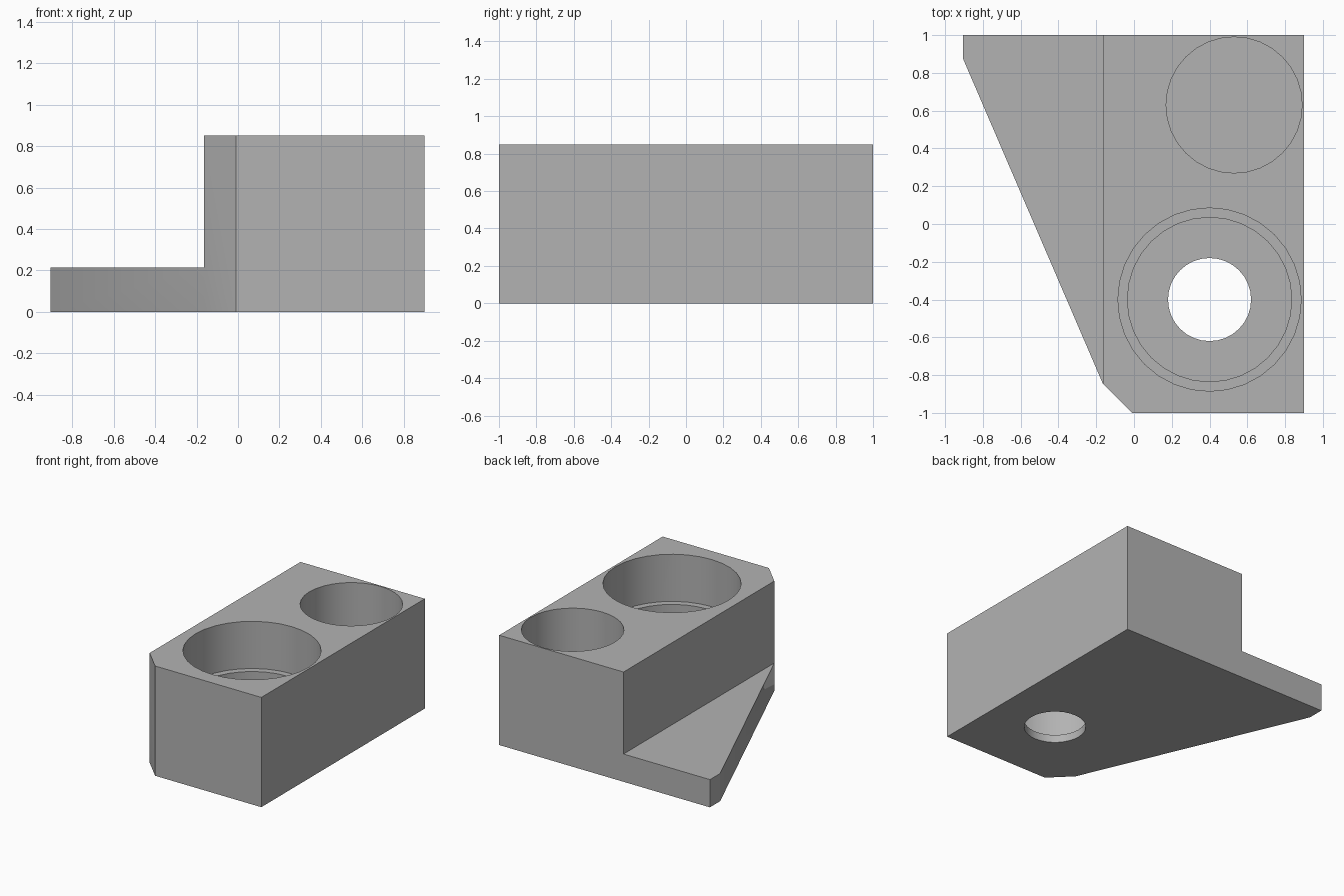
import bpy, bmesh

if "Cube" in bpy.data.objects:
    bpy.data.objects.remove(bpy.data.objects["Cube"])

grey = bpy.data.materials.new("plain grey")
grey.diffuse_color = (0.45, 0.45, 0.45, 1)
grey.use_nodes = True
grey.node_tree.nodes["Principled BSDF"].inputs["Base Color"].default_value = grey.diffuse_color

PLATE_TOP, BLOCK_TOP = 0.215, 0.85
BLOCK_LEFT = -0.165


def prism(name, outline, z0, z1):
    """Extrude a flat outline from z0 to z1."""
    bm = bmesh.new()
    face = bm.faces.new([bm.verts.new((x, y, z0)) for x, y in outline])
    ext = bmesh.ops.extrude_face_region(bm, geom=[face], use_keep_orig=True)
    top = [g for g in ext["geom"] if isinstance(g, bmesh.types.BMVert)]
    bmesh.ops.translate(bm, verts=top, vec=(0, 0, z1 - z0))
    bmesh.ops.recalc_face_normals(bm, faces=bm.faces)
    mesh = bpy.data.meshes.new(name)
    bm.to_mesh(mesh)
    bm.free()
    ob = bpy.data.objects.new(name, mesh)
    bpy.context.collection.objects.link(ob)
    mesh.materials.append(grey)
    return ob


def bore(x, y, r, z0, z1=1.0):
    bpy.ops.mesh.primitive_cylinder_add(vertices=32, radius=r, depth=z1 - z0,
                                        location=(x, y, (z0 + z1) / 2))
    ob = bpy.context.object
    ob.data.materials.append(grey)
    return ob


def cut(target, cutter):
    mod = target.modifiers.new("cut", "BOOLEAN")
    mod.operation, mod.solver, mod.object = "DIFFERENCE", "EXACT", cutter
    bpy.context.view_layer.objects.active = target
    bpy.ops.object.modifier_apply(modifier=mod.name)
    bpy.data.objects.remove(cutter, do_unlink=True)


# Whole body outline, with angled left side and chamfered corner
body = prism("bearing_block",
             [(-0.905, 1), (-0.905, 0.875), (BLOCK_LEFT, -0.845),
              (-0.01, -1), (0.9, -1), (0.9, 1)], 0, BLOCK_TOP)

# Step down to the thin triangular flange
cut(body, prism("step_cutter", [(-1.2, -1.2), (BLOCK_LEFT, -1.2),
                                (BLOCK_LEFT, 1.2), (-1.2, 1.2)], PLATE_TOP, 1.0))

# Stepped through bore, then the blind pocket
for x, y, r, floor in ((0.4, -0.4, 0.485, 0.485),
                       (0.4, -0.4, 0.435, 0.06),
                       (0.4, -0.4, 0.22, -0.2),
                       (0.53, 0.63, 0.36, PLATE_TOP)):
    cut(body, bore(x, y, r, floor))

# Smooth bore walls, sharp edges elsewhere
bpy.ops.object.select_all(action="DESELECT")
body.select_set(True)
bpy.context.view_layer.objects.active = body
bpy.ops.object.shade_smooth_by_angle(angle=0.4)
